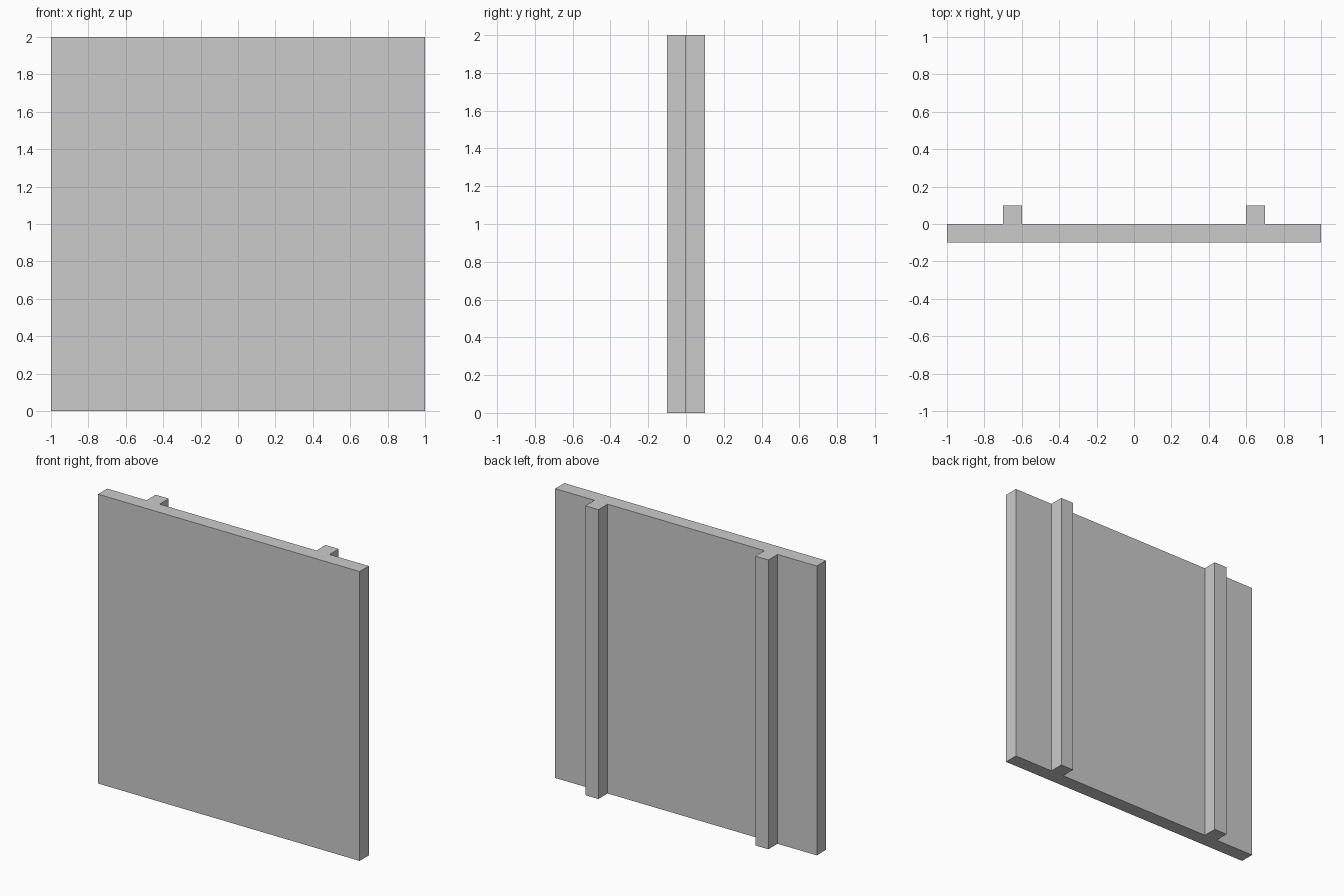
import bpy
import bmesh

if "Cube" in bpy.data.objects:
    bpy.data.objects.remove(bpy.data.objects["Cube"])

HEIGHT = 2.0

# Plan outline of the right half: flat panel with one rib on the back
half = [(1.0, -0.1), (1.0, 0.0), (0.7, 0.0), (0.7, 0.1), (0.6, 0.1), (0.6, 0.0)]
outline = half + [(-x, y) for x, y in reversed(half)]

# Ribbed panel: extrude the outline to full height
bm = bmesh.new()
base = bm.faces.new([bm.verts.new((x, y, 0.0)) for x, y in outline])
top = bmesh.ops.extrude_face_region(bm, geom=[base], use_keep_orig=True)
verts = [g for g in top["geom"] if isinstance(g, bmesh.types.BMVert)]
bmesh.ops.translate(bm, verts=verts, vec=(0, 0, HEIGHT))
bmesh.ops.recalc_face_normals(bm, faces=bm.faces[:])

mesh = bpy.data.meshes.new("ribbed_panel")
bm.to_mesh(mesh)
bm.free()
panel = bpy.data.objects.new("ribbed_panel", mesh)
bpy.context.collection.objects.link(panel)
